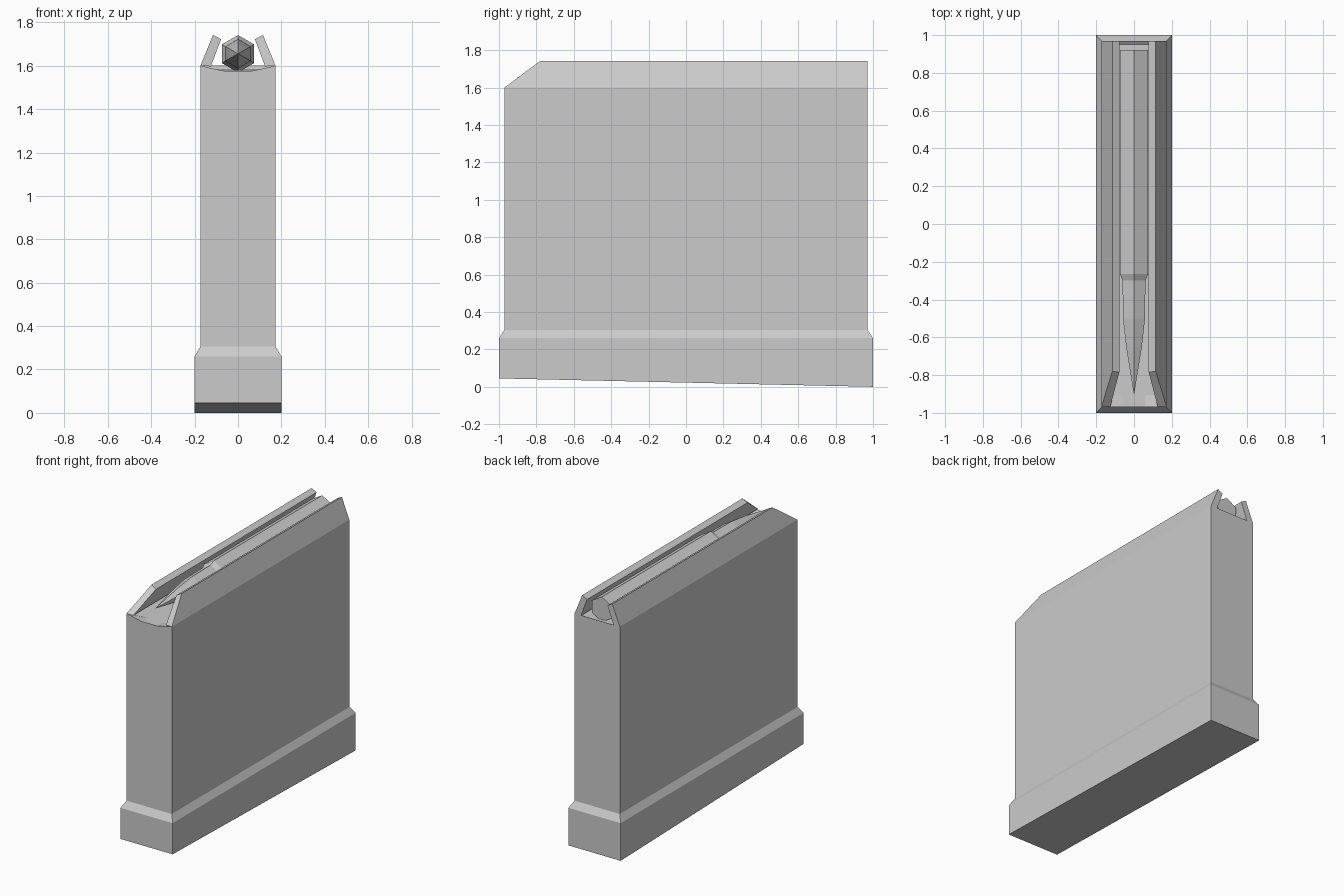
import bpy, bmesh, math

if "Cube" in bpy.data.objects:
    bpy.data.objects.remove(bpy.data.objects["Cube"])


def loft(name, rings):
    """Skin closed rings of equal point count and cap both ends."""
    bm = bmesh.new()
    loops = [[bm.verts.new(p) for p in ring] for ring in rings]
    n = len(loops[0])
    for a, b in zip(loops, loops[1:]):
        for i in range(n):
            j = (i + 1) % n
            bm.faces.new((a[i], a[j], b[j], b[i]))
    bm.faces.new(loops[0][::-1])
    bm.faces.new(loops[-1])
    bmesh.ops.recalc_face_normals(bm, faces=bm.faces)
    bmesh.ops.dissolve_limit(bm, angle_limit=math.radians(0.5),
                             verts=bm.verts, edges=bm.edges)
    me = bpy.data.meshes.new(name)
    bm.to_mesh(me)
    bm.free()
    ob = bpy.data.objects.new(name, me)
    bpy.context.collection.objects.link(ob)
    return ob


def ring(hx, yf, yb, zf, zb, mid=0.06, dip=0.0):
    """Rectangular ring with two extra points along the front edge."""
    return [(-hx, yf, zf), (-mid, yf, zf - dip), (mid, yf, zf - dip),
            (hx, yf, zf), (hx, yb, zb), (-hx, yb, zb)]


# Flared base with slanted underside
loft("base_plate", [
    ring(0.2, -1, 1, 0.045, 0),
    ring(0.2, -1, 1, 0.26, 0.26),
    ring(0.173, -0.97, 0.97, 0.305, 0.305),
])

# Tall body, with a shallow recess in its top
loft("body", [
    ring(0.173, -0.97, 0.97, 0.30, 0.30),
    ring(0.173, -0.97, 0.97, 1.6, 1.6, dip=0.025),
    ring(0.12, -0.905, 0.95, 1.575, 1.585),
])

# Feed lips: slanted section, front end cut back towards the top
lip_section = [(0.173, 1.6), (0.115, 1.742), (0.078, 1.722), (0.125, 1.597)]


def lip_front(z):
    return -0.97 + 0.19 * min(1, max(0, (z - 1.6) / 0.122))


front_y = [-0.97, -0.78, -0.785, -0.965]
lips = loft("feed_lips", [
    [(x, y, z) for (x, z), y in zip(lip_section, front_y)],
    [(x, 0.97, z) for x, z in lip_section],
])
lips.modifiers.new("Mirror", 'MIRROR').use_axis = (True, False, False)


# Six-sided cartridge lying between the lips
def hexagon(y, r):
    return [(r * math.sin(i * math.pi / 3), y, 1.655 + r * math.cos(i * math.pi / 3))
            for i in range(6)]


loft("cartridge_case", [hexagon(0.92, 0.086), hexagon(-0.265, 0.086),
                        hexagon(-0.30, 0.07)])
loft("cartridge_tip", [hexagon(-0.29, 0.07), hexagon(-0.5, 0.067),
                       hexagon(-0.65, 0.048), hexagon(-0.9, 0.001)])
